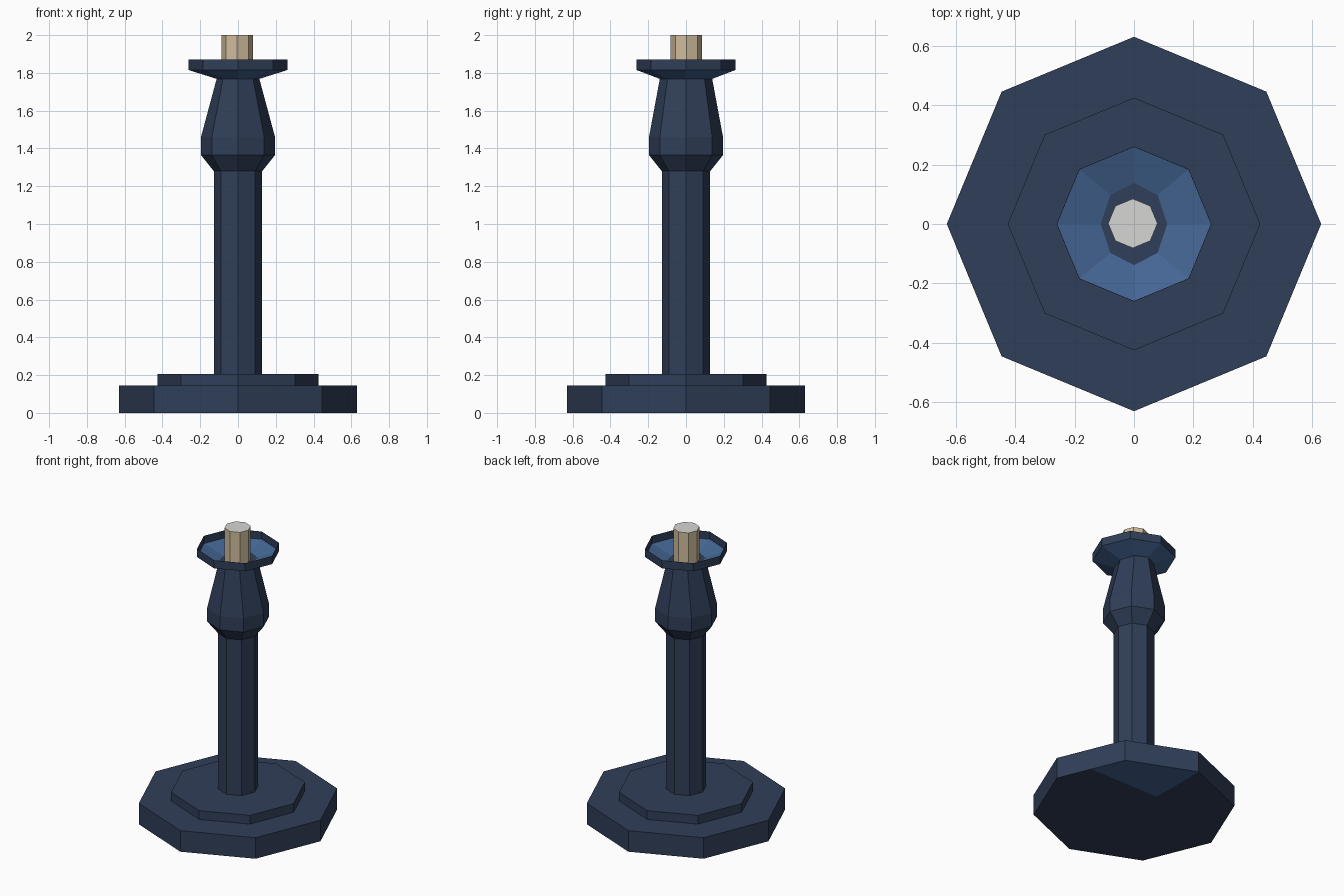
import bpy, bmesh, math

if "Cube" in bpy.data.objects:
    bpy.data.objects.remove(bpy.data.objects["Cube"])


def material(name, rgb):
    m = bpy.data.materials.new(name)
    lin = [(c / 255 / 12.92) if c < 11 else ((c / 255 + 0.055) / 1.055) ** 2.4 for c in rgb]
    m.diffuse_color = (*lin, 1)
    m.use_nodes = True
    m.node_tree.nodes["Principled BSDF"].inputs["Base Color"].default_value = m.diffuse_color
    return m


NAVY = material("navy", (48, 62, 88))
BLUE = material("dish blue", (68, 102, 148))
WAX = material("tan wax", (208, 188, 156))
WHITE = material("pale wax top", (214, 214, 212))


def lathe(name, profile, mats, rule=None, caps=True, closed=False, centre=(0, 0), sides=8):
    """Eight-sided lathe; each profile point is (rx, ry, z)."""
    bm = bmesh.new()
    rings = []
    for rx, ry, z in profile:
        rings.append([bm.verts.new((centre[0] + rx * math.cos(math.tau * i / sides),
                                    centre[1] + ry * math.sin(math.tau * i / sides), z))
                      for i in range(sides)])
    pairs = list(zip(rings, rings[1:]))
    if closed:
        pairs.append((rings[-1], rings[0]))
    for a, b in pairs:
        for i in range(sides):
            j = (i + 1) % sides
            bm.faces.new((a[i], a[j], b[j], b[i]))
    if caps:
        bm.faces.new(rings[0][::-1])
        bm.faces.new(rings[-1])
    bmesh.ops.recalc_face_normals(bm, faces=bm.faces)
    if rule:
        rule(bm)
    me = bpy.data.meshes.new(name)
    bm.to_mesh(me)
    bm.free()
    for m in mats:
        me.materials.append(m)
    ob = bpy.data.objects.new(name, me)
    bpy.context.collection.objects.link(ob)
    return ob


def r(radius, z):
    return (radius, radius, z)


# base: two octagonal tiers, with a blue patch on the underside
def underside_patch(bm):
    for co, no in (((0, 0, 0), (1, 0, 0)), ((0, 0.223, 0), (0, 1, 0))):
        low = [f for f in bm.faces if f.normal.z < -0.9]
        geom = low + list({e for f in low for e in f.edges}) + list({v for f in low for v in f.verts})
        bmesh.ops.bisect_plane(bm, geom=geom, dist=1e-5, plane_co=co, plane_no=no)
        bm.normal_update()
    for f in bm.faces:
        c = f.calc_center_median()
        if f.normal.z < -0.9 and c.x > 0 and c.y > 0.223:
            f.material_index = 1


lathe("base", [r(0.63, 0), r(0.63, 0.145), r(0.425, 0.145), r(0.425, 0.205)],
      [NAVY, BLUE], underside_patch)

# stem and bulb
lathe("stem", [r(0.128, 0.205), r(0.128, 1.28)], [NAVY])
lathe("bulb", [r(0.128, 1.28), r(0.196, 1.365), r(0.196, 1.46), (0.112, 0.138, 1.772)], [NAVY])


# drip dish: thin shell, blue sloping floor and navy upright rim
def dish_colours(bm):
    for f in bm.faces:
        if abs(f.normal.z) > 0.1 and f.calc_center_median().z < 1.86:
            f.material_index = 1


lathe("drip_dish", [(0.112, 0.138, 1.768), r(0.261, 1.815), r(0.261, 1.87),
                    r(0.259, 1.87), r(0.259, 1.818), (0.112, 0.138, 1.773)],
      [NAVY, BLUE], dish_colours, caps=False, closed=True)


# candle with pale top
def candle_top(bm):
    for f in bm.faces:
        if f.normal.z > 0.9:
            f.material_index = 1


lathe("candle", [r(0.083, 1.765), r(0.083, 2.0)], [WAX, WHITE], candle_top, centre=(-0.004, 0.002))
